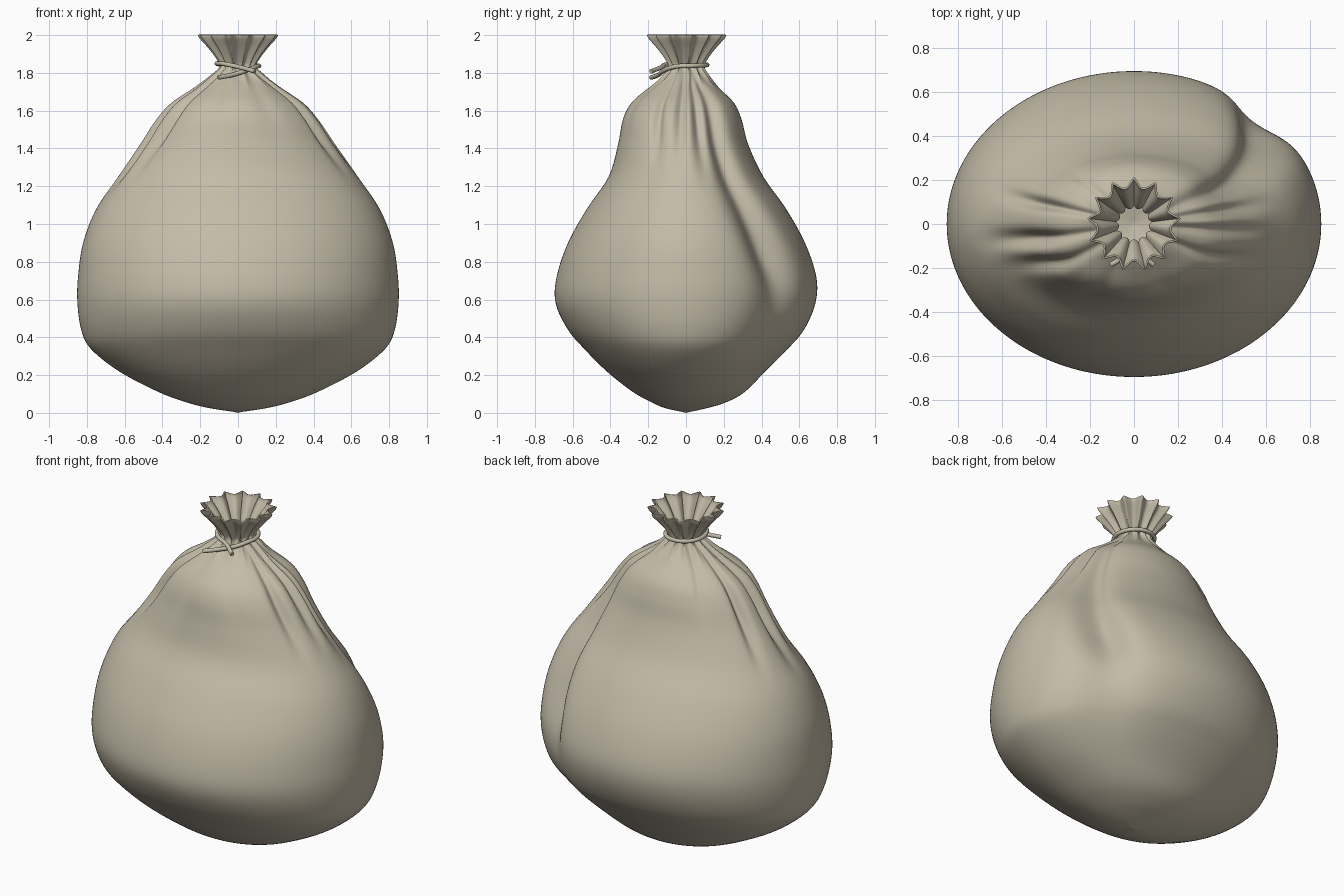
import bpy, bmesh, math
from mathutils import Vector

if "Cube" in bpy.data.objects:
    bpy.data.objects.remove(bpy.data.objects["Cube"])

cloth = bpy.data.materials.new("beige cloth")
cloth.diffuse_color = (0.55, 0.50, 0.39, 1)
cloth.use_nodes = True
cloth.node_tree.nodes["Principled BSDF"].inputs["Base Color"].default_value = cloth.diffuse_color

# Sack profile: height, half width, half depth to the back, half depth to the front
PROFILE = [
    (0.005, 0.02, 0.02, 0.02), (0.025, 0.15, 0.11, 0.11), (0.055, 0.27, 0.21, 0.18),
    (0.11, 0.42, 0.31, 0.28), (0.22, 0.63, 0.42, 0.42), (0.34, 0.78, 0.54, 0.54),
    (0.44, 0.83, 0.625, 0.625), (0.58, 0.85, 0.685, 0.69), (0.72, 0.847, 0.69, 0.685),
    (0.90, 0.82, 0.63, 0.625), (1.08, 0.75, 0.53, 0.525), (1.25, 0.635, 0.41, 0.41),
    (1.42, 0.52, 0.33, 0.36), (1.55, 0.435, 0.295, 0.335), (1.64, 0.355, 0.255, 0.29),
    (1.72, 0.235, 0.175, 0.20), (1.78, 0.145, 0.12, 0.125), (1.83, 0.088, 0.088, 0.088),
    (1.87, 0.10, 0.10, 0.10), (1.93, 0.14, 0.14, 0.14), (1.98, 0.18, 0.18, 0.18),
    (2.0, 0.19, 0.19, 0.19)]

# Creases: angle at top, angle at bottom, depth, width, lowest height
CREASES = [
    (30, 47, 0.15, 10, 0.45), (12, 15, 0.13, 6, 1.15), (-5, -5, 0.13, 5, 1.25),
    (-28, -24, 0.12, 5, 1.20), (-68, -64, 0.04, 8, 1.35), (-110, -114, 0.05, 8, 1.30),
    (-145, -152, 0.12, 6, 1.15), (-168, -170, 0.14, 6, 1.10), (163, 160, 0.13, 5, 1.15),
    (130, 128, 0.10, 5, 1.40)]

PLEATS, SEG, SUB = 13, 208, 5


def smooth(a, b, v):
    t = min(1, max(0, (v - a) / (b - a)))
    return t * t * (3 - 2 * t)


def spline(points, sub):
    """Catmull-Rom rows through the profile."""
    pts = [Vector(p) for p in points]
    pts = [2 * pts[0] - pts[1]] + pts + [2 * pts[-1] - pts[-2]]
    rows = []
    for i in range(1, len(pts) - 2):
        a, b, c, d = pts[i - 1:i + 3]
        for k in range(sub):
            t = k / sub
            rows.append(0.5 * (2 * b + (c - a) * t + (2 * a - 5 * b + 4 * c - d) * t ** 2
                               + (3 * b - a - 3 * c + d) * t ** 3))
    rows.append(pts[-2])
    return rows


def radius_factor(ang, z):
    # gathered pleats at the neck and collar, with sharp ridges and round valleys
    wave = math.sqrt(math.sin(PLEATS / 2 * (ang - math.pi / 2)) ** 2 + 0.01)
    f = 1 + 0.125 * (1 - 2 * (wave - 0.1)) * smooth(1.70, 1.84, z)
    # long creases running down the sack
    for top, bottom, depth, width, low in CREASES:
        s = smooth(low, 1.72, z)
        centre = bottom + (top - bottom) * s
        diff = (math.degrees(ang) - centre + 180) % 360 - 180
        window = smooth(low, low + 0.45, z) * (1 - smooth(1.72, 1.82, z))
        f -= depth * window * math.exp(-(diff / width) ** 2)
    # soft dent low on the back right
    diff = (math.degrees(ang) - 47 + 180) % 360 - 180
    f -= 0.05 * math.exp(-(diff / 14) ** 2 - ((z - 0.45) / 0.25) ** 2)
    return f


# Sack with gathered collar
bm = bmesh.new()
rings = []
for z, rx, back, front in spline(PROFILE, SUB):
    ring = []
    for i in range(SEG):
        a = 2 * math.pi * i / SEG
        f = radius_factor(a, z)
        ry = back if math.sin(a) > 0 else front
        ring.append(bm.verts.new((rx * f * math.cos(a), ry * f * math.sin(a), z)))
    rings.append(ring)
for lo, hi in zip(rings, rings[1:]):
    for i in range(SEG):
        j = (i + 1) % SEG
        bm.faces.new((lo[i], lo[j], hi[j], hi[i]))
tip = bm.verts.new((0, 0, 0))
for i in range(SEG):
    bm.faces.new((tip, rings[0][(i + 1) % SEG], rings[0][i]))
for face in bm.faces:
    face.smooth = True
mesh = bpy.data.meshes.new("sack")
bm.to_mesh(mesh)
bm.free()
sack = bpy.data.objects.new("sack", mesh)
bpy.context.collection.objects.link(sack)
mesh.materials.append(cloth)
shell = sack.modifiers.new("cloth thickness", 'SOLIDIFY')
shell.thickness = 0.008
shell.offset = -1

# Tie string: one tail, a loop round the neck, then the crossing tail
path = [(-0.105, -0.185, 1.775), (-0.03, -0.145, 1.79), (0.05, -0.112, 1.815)]
for k in range(9):
    a = math.radians(-25 + 230 * k / 8)
    path.append((0.112 * math.cos(a), 0.112 * math.sin(a), 1.835 + 0.015 * k / 8))
path += [(-0.06, -0.105, 1.845), (0.01, -0.13, 1.83), (0.09, -0.185, 1.808)]
curve = bpy.data.curves.new("tie_string", 'CURVE')
curve.dimensions = '3D'
curve.bevel_depth = 0.012
curve.bevel_resolution = 3
curve.use_fill_caps = True
line = curve.splines.new('BEZIER')
line.bezier_points.add(len(path) - 1)
for point, co in zip(line.bezier_points, path):
    point.co = co
    point.handle_left_type = point.handle_right_type = 'AUTO'
line.resolution_u = 6
curve.materials.append(cloth)
string = bpy.data.objects.new("tie_string", curve)
bpy.context.collection.objects.link(string)
